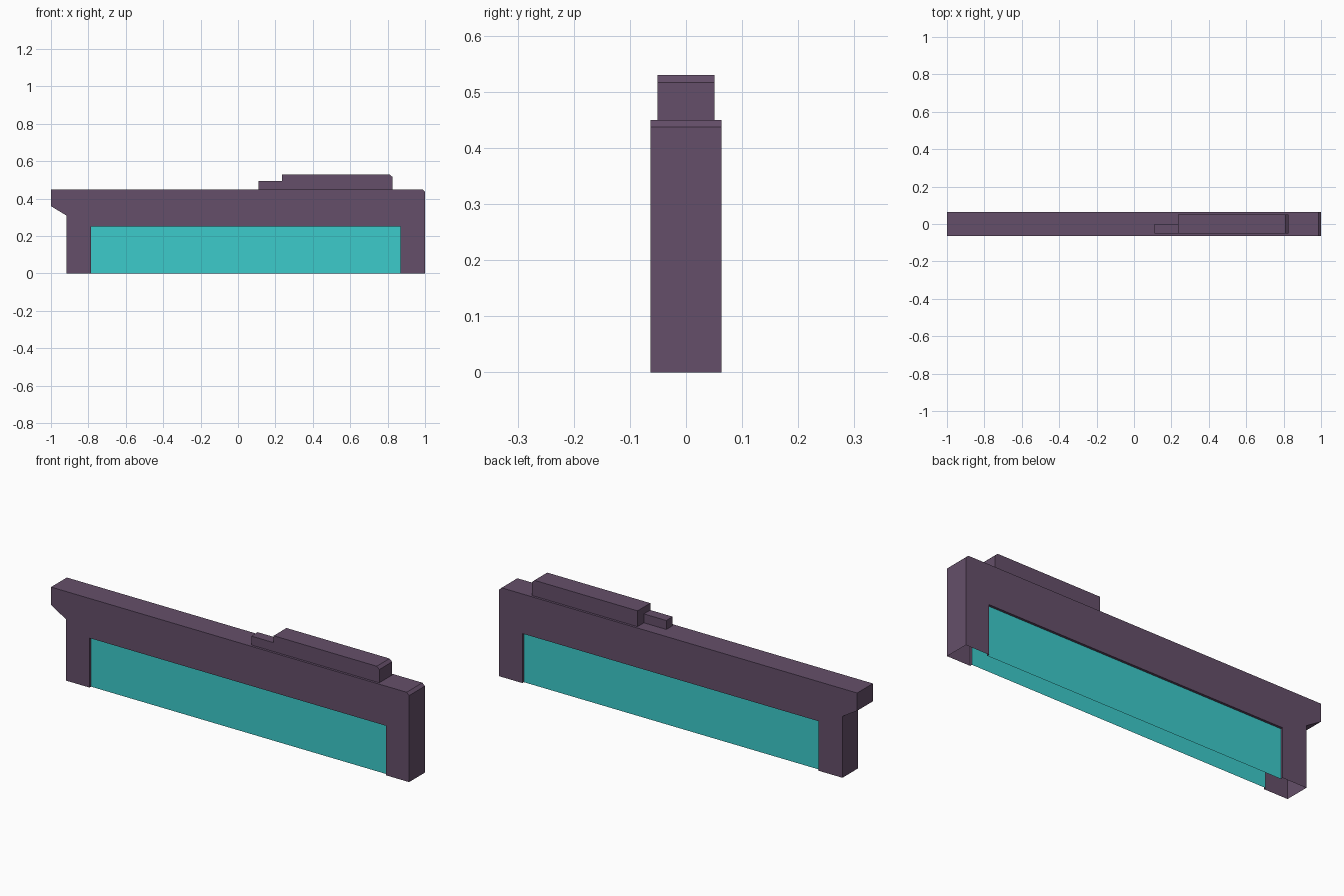
import bpy, bmesh

if "Cube" in bpy.data.objects:
    bpy.data.objects.remove(bpy.data.objects["Cube"])


def material(name, rgb):
    m = bpy.data.materials.new(name)
    m.diffuse_color = (*rgb, 1)
    m.use_nodes = True
    m.node_tree.nodes["Principled BSDF"].inputs["Base Color"].default_value = m.diffuse_color
    return m


PURPLE = material("dusky purple", (0.130, 0.078, 0.144))
TEAL = material("bright teal", (0.045, 0.597, 0.597))


def finish(name, bm, mat):
    me = bpy.data.meshes.new(name)
    bm.to_mesh(me)
    bm.free()
    me.materials.append(mat)
    ob = bpy.data.objects.new(name, me)
    bpy.context.collection.objects.link(ob)
    return ob


def extrude_profile(name, pts, y0, y1, open_edges=()):
    """x/z profile (counter-clockwise seen from the front) extruded in y."""
    bm = bmesh.new()
    a = [bm.verts.new((x, y0, z)) for x, z in pts]
    b = [bm.verts.new((x, y1, z)) for x, z in pts]
    bm.faces.new(a)
    bm.faces.new(b[::-1])
    n = len(pts)
    for i in range(n):
        if i not in open_edges:
            j = (i + 1) % n
            bm.faces.new((a[j], a[i], b[i], b[j]))
    return finish(name, bm, PURPLE)


D = 0.063              # half depth of the wall
P = 0.051              # half depth of the recessed panels
X0, X1, H = -0.785, 0.87, 0.25

# Main frame shell, open underneath and behind the panel opening
frame = [(-0.918, 0), (X0, 0), (X0, H), (X1, H), (X1, 0), (1, 0),
         (1, 0.437), (0.986, 0.45), (-1, 0.45), (-1, 0.36), (-0.918, 0.31)]
extrude_profile("frame", frame, -D, D, open_edges=(0, 1, 2, 3, 4))

# Shallow reveals and recessed panels on both sides
for side, label in ((-1, "front"), (1, "back")):
    edge = [(X0, 0), (X0, H), (X1, H), (X1, 0)]
    bm = bmesh.new()
    outer = [bm.verts.new((x, side * D, z)) for x, z in edge]
    inner = [bm.verts.new((x, side * P, z)) for x, z in edge]
    for i in range(3):
        f = [outer[i], outer[i + 1], inner[i + 1], inner[i]]
        bm.faces.new(f if side > 0 else f[::-1])
    # reveals must face into the opening
    bm.normal_update()
    for f in bm.faces:
        c = f.calc_center_median()
        if f.normal.x * (0.04 - c.x) + f.normal.z * (0.1 - c.z) < 0:
            f.normal_flip()
    finish(label + "_reveal", bm, PURPLE)

    bm = bmesh.new()
    v = [bm.verts.new((x, side * P, z)) for x, z in edge]
    bm.faces.new(v if side > 0 else v[::-1])
    finish(label + "_panel", bm, TEAL)

# Roof block with a chamfered end, and the low half-width box beside it
extrude_profile("roof_block", [(0.235, 0.45), (0.825, 0.45), (0.825, 0.517),
                               (0.811, 0.53), (0.235, 0.53)], -P, P, (0,))
extrude_profile("roof_step", [(0.11, 0.45), (0.235, 0.45), (0.235, 0.495),
                              (0.11, 0.495)], -P, 0, (0, 1))
